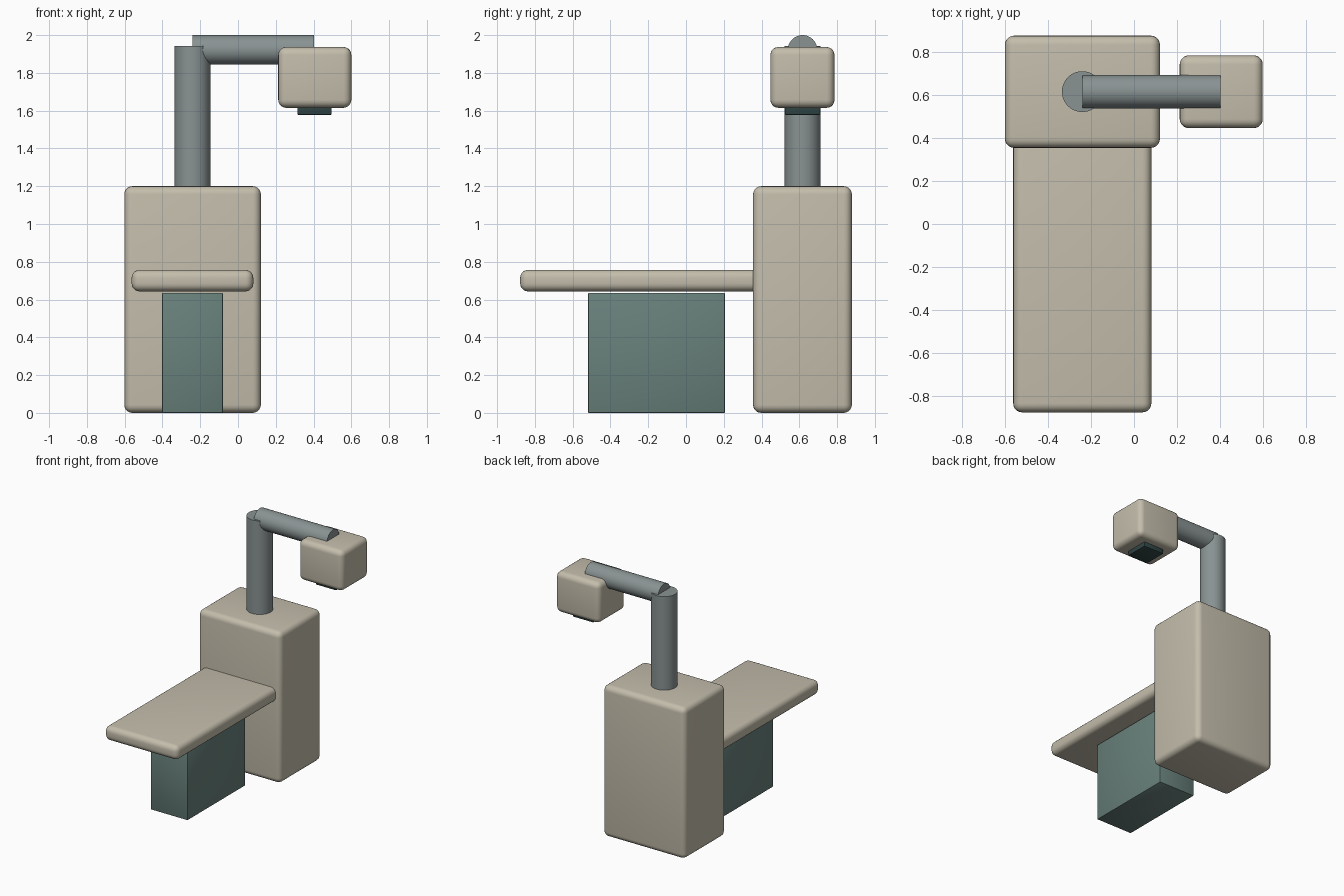
import bpy
from math import radians

if "Cube" in bpy.data.objects:
    bpy.data.objects.remove(bpy.data.objects["Cube"])


def material(name, rgb):
    m = bpy.data.materials.new(name)
    m.diffuse_color = (*rgb, 1)
    m.use_nodes = True
    m.node_tree.nodes["Principled BSDF"].inputs["Base Color"].default_value = m.diffuse_color
    return m


CREAM = material("cream", (0.55, 0.51, 0.41))
METAL = material("grey_metal", (0.25, 0.29, 0.29))
TEAL = material("teal", (0.14, 0.22, 0.20))
DARK = material("dark_teal", (0.03, 0.06, 0.06))


def box(name, lo, hi, bevel, segments, mat):
    bpy.ops.mesh.primitive_cube_add(size=1, location=[(a + b) / 2 for a, b in zip(lo, hi)])
    ob = bpy.context.object
    ob.name = name
    ob.scale = [b - a for a, b in zip(lo, hi)]
    bpy.ops.object.transform_apply(location=False, rotation=False, scale=True)
    mod = ob.modifiers.new("bevel", 'BEVEL')
    mod.width, mod.segments = bevel, segments
    bpy.ops.object.modifier_apply(modifier=mod.name)
    bpy.ops.object.shade_smooth_by_angle(angle=radians(35))
    ob.data.materials.append(mat)


def tube(name, centre, radius, length, rotation, mat):
    bpy.ops.mesh.primitive_cylinder_add(vertices=48, radius=radius, depth=length,
                                        location=centre, rotation=rotation)
    ob = bpy.context.object
    ob.name = name
    bpy.ops.object.shade_smooth_by_angle(angle=radians(35))
    ob.data.materials.append(mat)


# Upright cabinet, table and its pedestal
box("cabinet", (-0.602, 0.355, 0), (0.121, 0.878, 1.2), 0.043, 5, CREAM)
box("table_top", (-0.563, -0.878, 0.643), (0.081, 0.56, 0.757), 0.042, 5, CREAM)
box("table_pedestal", (-0.402, -0.518, 0), (-0.08, 0.206, 0.635), 0.004, 2, TEAL)

# Column and horizontal arm
tube("column", (-0.241, 0.617, 1.54), 0.095, 0.804, (0, 0, 0), METAL)
tube("arm", (0.081, 0.617, 1.922), 0.078, 0.643, (0, radians(90), 0), METAL)

# Head with the opening block below
box("head", (0.213, 0.447, 1.615), (0.6, 0.786, 1.937), 0.042, 5, CREAM)
box("head_aperture", (0.315, 0.523, 1.578), (0.495, 0.711, 1.66), 0.004, 2, DARK)
